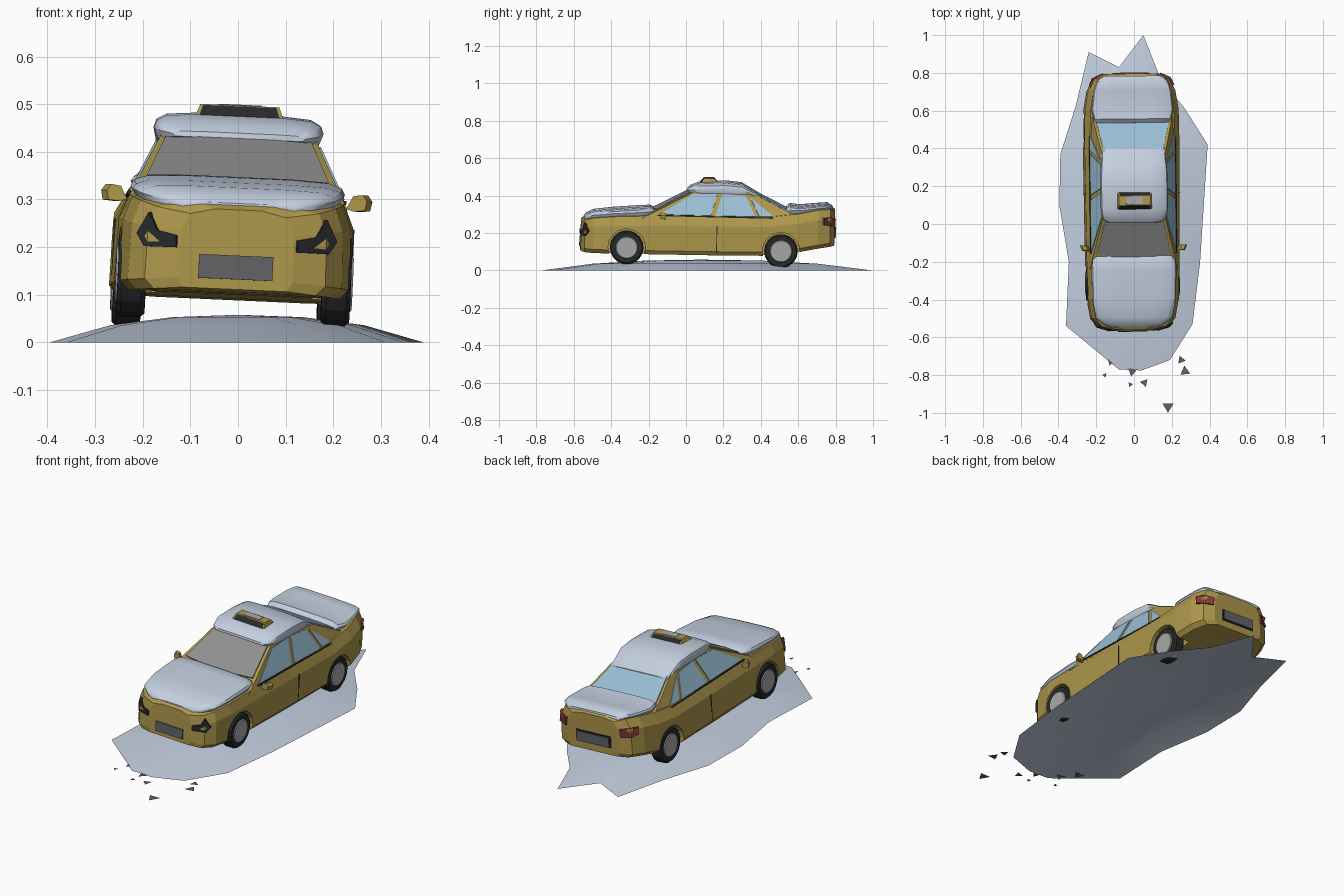
import bpy, bmesh, math, random
from mathutils import Matrix, Vector

if "Cube" in bpy.data.objects:
    bpy.data.objects.remove(bpy.data.objects["Cube"])

random.seed(4)
# The parked car leans slightly: roll to its left side, nose up
PIVOT = Vector((0, 0.11, 0.1))
LEAN = (Matrix.Translation(PIVOT + Vector((-0.014, 0, 0))) @ Matrix.Rotation(0.01, 4, 'Z')
        @ Matrix.Rotation(0.045, 4, 'Y') @ Matrix.Rotation(-0.024, 4, 'X') @ Matrix.Translation(-PIVOT))


def mat(name, r, g, b):
    m = bpy.data.materials.new(name)
    m.diffuse_color = (r, g, b, 1)
    m.use_nodes = True
    m.node_tree.nodes["Principled BSDF"].inputs["Base Color"].default_value = m.diffuse_color
    return m


GOLD = mat("gold_paint", 0.42, 0.31, 0.07)
SNOW = mat("snow", 0.55, 0.62, 0.74)
BLUE = mat("blue_glass", 0.32, 0.52, 0.66)
SMOKE = mat("windshield_glass", 0.28, 0.28, 0.28)
DARK = mat("black", 0.02, 0.022, 0.025)
RED = mat("red_lens", 0.22, 0.035, 0.04)
GREY = mat("plate_grey", 0.12, 0.125, 0.13)
RIM = mat("rim_grey", 0.4, 0.4, 0.4)


def mesh(name, verts, faces, material, smooth=False, car=True, closed=True):
    me = bpy.data.meshes.new(name)
    me.from_pydata([tuple(v) for v in verts], [], faces)
    if closed:
        bm = bmesh.new()
        bm.from_mesh(me)
        bmesh.ops.recalc_face_normals(bm, faces=bm.faces)
        bm.to_mesh(me)
        bm.free()
    if smooth:
        me.shade_smooth()
        me.set_sharp_from_angle(angle=math.radians(40))
    if material:
        me.materials.append(material)
    ob = bpy.data.objects.new(name, me)
    bpy.context.collection.objects.link(ob)
    if car:
        ob.matrix_world = LEAN
    return ob


def loft(name, rings, material, smooth=False):
    n = len(rings[0])
    verts = [p for r in rings for p in r]
    faces = [(i * n + j, i * n + (j + 1) % n, (i + 1) * n + (j + 1) % n, (i + 1) * n + j)
             for i in range(len(rings) - 1) for j in range(n)]
    faces += [tuple(range(n)), tuple(range(len(verts) - n, len(verts)))]
    return mesh(name, verts, faces, material, smooth)


def panel(name, pts, depth, material):
    d = Vector(depth)
    return loft(name, [[Vector(p) - d for p in pts], [Vector(p) + d for p in pts]], material)


def box(name, c, s, material):
    x, y, z = c
    a, b, h = (v / 2 for v in s)
    base = [(x - a, y - b), (x + a, y - b), (x + a, y + b), (x - a, y + b)]
    return loft(name, [[(p, q, k) for p, q in base] for k in (z - h, z + h)], material)


def disc(name, x0, x1, y, z, r, material, n=18, bevel=0.0):
    spans = [(x0, r - bevel), (x0 + (x1 - x0) * 0.15, r), (x1 - (x1 - x0) * 0.15, r), (x1, r - bevel)]
    return loft(name, [[(x, y + q * math.cos(2 * math.pi * k / n), z + q * math.sin(2 * math.pi * k / n))
                        for k in range(n)] for x, q in spans], material)


def ring(y, half):
    """Mirror a half outline running bottom to top centre."""
    return [(x, y, z) for x, z in half] + [(-x, y, z) for x, z in reversed(half[:-1])]


# Lower body: y, bottom / widest / shoulder half widths, bottom / shoulder / crown heights
BODY = [(-.565, .11, .12, .10, .095, .25, .262), (-.545, .17, .19, .17, .09, .262, .275),
        (-.50, .205, .225, .205, .088, .275, .29), (-.40, .225, .243, .222, .088, .285, .305),
        (-.18, .235, .25, .225, .09, .295, .322), (.10, .238, .252, .225, .092, .297, .325),
        (.45, .238, .255, .225, .097, .305, .325), (.60, .23, .252, .22, .12, .325, .338),
        (.70, .21, .235, .205, .14, .345, .352), (.765, .18, .205, .175, .15, .35, .358),
        (.79, .13, .15, .12, .155, .335, .345)]
body = loft("car_body", [ring(y, [(wb, zb), (wm, zb + .02), (wm * .985, zb + .75 * (zs - zb)), (ws, zs),
                                  (ws * .5, zt), (0, zt)]) for y, wb, wm, ws, zb, zs, zt in BODY], GOLD)

# Wheels and wheel arches
for s in (-1, 1):
    for tag, y in (("front", -.32), ("rear", .505)):
        side = "right" if s > 0 else "left"
        cut = disc("arch_cutter", s * .165, s * .32, y, .123, .1, None)
        cut.hide_render = True
        cut.hide_viewport = True
        mod = body.modifiers.new("arch", 'BOOLEAN')
        mod.operation, mod.object, mod.solver = 'DIFFERENCE', cut, 'EXACT'
        disc(f"{tag}_{side}_tyre", s * .185, s * .245, y, .123, .09, DARK, bevel=.008)
        disc(f"{tag}_{side}_hub", s * .22, s * .249, y, .123, .06, RIM, bevel=.004)


# Cabin
def cab(z):
    t = (z - .295) / .135
    return -.235 + .255 * t, .62 - .28 * t, .225 - .063 * t


def cab_ring(z):
    f, r, w = cab(z)
    return [(-w, f + .02, z), (-w * .5, f, z), (w * .5, f, z), (w, f + .02, z), (w, r, z), (-w, r, z)]


loft("cabin", [cab_ring(.28), cab_ring(.43),
               [(x * .9, .19 + (y - .19) * .9, .445) for x, y, z in cab_ring(.43)]], GOLD)

# Windshield and rear window
shield = []
for z, ks in ((.326, (-.92, -.5, .5, .92)), (.424, (.92, .5, -.5, -.92))):
    f, r, w = cab(z)
    shield += [(k * w, f + (.017 if abs(k) > .6 else 0), z) for k in ks]
panel("windshield", shield, (0, -.003, .005), SMOKE)
back = [(s * (cab(z)[2] - .014), cab(z)[1], z) for z, s in ((.32, -1), (.32, 1), (.415, 1), (.415, -1))]
panel("rear_window", back, (0, .003, .005), BLUE)

# Side windows, trim, door seams, mirrors and lamps
PANES = {"front_door_window": [(-.15, .302), (.125, .302), (.16, .418), (.025, .412)],
         "rear_door_window": [(.15, .302), (.365, .302), (.31, .41), (.185, .418)],
         "quarter_window": [(.385, .304), (.46, .306), (.335, .402)]}
HEAD = [(.185, .25), (.208, .205), (.192, .178), (.125, .178), (.125, .203), (.165, .212)]
TAIL = [(.155, .258), (.205, .262), (.222, .268), (.222, .305), (.2, .308), (.15, .3)]


def end_y(x, rows):
    for (y0, a), (y1, b) in zip(rows, rows[1:]):
        if x <= b:
            return y0 + (y1 - y0) * max(0, (x - a) / (b - a))
    return rows[-1][0]


NOSE = [(r[0], r[2]) for r in BODY[:4]]
TAIL_END = [(r[0], r[2]) for r in reversed(BODY[-4:])]
for s in (-1, 1):
    side = "right" if s > 0 else "left"
    for name, pts in PANES.items():
        panel(f"{side}_{name}", [(s * cab(z)[2], y, z) for y, z in pts], (s * .004, 0, .002), BLUE)
    box(f"{side}_belt_trim", (s * .224, .15, .298), (.012, .62, .006), DARK)
    box(f"{side}_door_seam", (s * .2495, .16, .18), (.006, .004, .14), DARK)
    panel(f"{side}_mirror", [(s * .236, -.13, .285), (s * .25, -.13, .28), (s * .275, -.13, .282),
                             (s * .279, -.13, .302), (s * .27, -.13, .315), (s * .25, -.13, .312)],
          (s * .006, .014, 0), GOLD)
    panel(f"{side}_headlight", [(s * x, end_y(x, NOSE), z) for x, z in HEAD], (s * .003, -.006, 0), DARK)
    panel(f"{side}_tail_light", [(s * x, end_y(x, TAIL_END), z) for x, z in TAIL], (s * .004, .005, 0), RED)
box("front_plate", (0, -.566, .141), (.156, .01, .05), GREY)
box("rear_plate_surround", (0, .79, .222), (.2, .008, .06), DARK)
box("rear_plate", (0, .793, .222), (.184, .01, .048), GREY)


# Snow blankets: y, half width, lower edge, top
def snow(name, rows):
    loft(name, [ring(y, [(w * .95, a), (w, a + .45 * (b - a)), (w * .97, a + .72 * (b - a)),
                         (w * .85, a + .92 * (b - a)), (w * .5, b), (0, b)]) for y, w, a, b in rows],
         SNOW, smooth=True)


snow("roof_snow", [(.0, .14, .425, .437), (.02, .165, .42, .455), (.07, .178, .42, .474), (.2, .178, .42, .481),
                   (.29, .176, .418, .473), (.325, .172, .41, .453), (.395, .168, .385, .413)])
snow("hood_snow", [(-.55, .12, .262, .276), (-.535, .16, .266, .292), (-.5, .203, .274, .31),
                   (-.4, .222, .284, .323), (-.25, .225, .291, .337), (-.195, .218, .298, .34),
                   (-.175, .2, .31, .328)])
snow("trunk_snow", [(.53, .195, .318, .35), (.55, .205, .322, .368), (.6, .217, .325, .361),
                    (.7, .206, .342, .371), (.75, .19, .348, .376), (.778, .15, .34, .36)])

# Roof sign
loft("roof_sign", [[(-w, a, z), (w, a, z), (w, b, z), (-w, b, z)]
                   for w, a, b, z in ((.096, .062, .168, .462), (.083, .09, .14, .497))], GOLD)
for name, y0, y1, d in (("front", .068, .088, -.002), ("back", .162, .142, .002)):
    panel(f"sign_{name}_panel", [(-.085, y0, .469), (.085, y0, .469), (.077, y1, .494), (-.077, y1, .494)],
          (0, d, .001), DARK)
box("sign_top_light", (.0, .115, .497), (.09, .04, .004), RIM)

# Snow drift beneath the car, an open sheet
EDGE = [(-.36, -.54), (-.08, -.77), (.04, -.775), (.19, -.72), (.31, -.53), (.35, -.2), (.39, .42), (.27, .61),
        (.14, .77), (.05, 1), (-.08, .83), (-.24, .91), (-.31, .62), (-.39, .37), (-.395, .1), (-.345, -.2)]
n = len(EDGE)
verts = [(x * k, .08 + (y - .08) * k, z) for k, z in ((1, 0), (.68, .036), (.35, .053)) for x, y in EDGE]
verts.append((0, .08, .058))
faces = [(i * n + j, i * n + (j + 1) % n, (i + 1) * n + (j + 1) % n, (i + 1) * n + j)
         for i in range(2) for j in range(n)]
faces += [(2 * n + j, 2 * n + (j + 1) % n, 3 * n) for j in range(n)]
mesh("snow_drift", verts, faces, SNOW, smooth=True, car=False, closed=False)

# Loose flakes scattered ahead of the nose
FLAKES = [(-.18, -.65, .035), (-.12, -.72, .032), (-.155, -.8, .013), (-.01, -.78, .028), (-.02, -.85, .014),
          (.055, -.84, .024), (.25, -.72, .024), (.27, -.78, .03), (.18, -.966, .034)]
verts, faces = [], []
for i, (x, y, r) in enumerate(FLAKES):
    a = math.radians(-90) if i == 8 else random.uniform(0, 2.1)
    verts += [(x + r * math.cos(a + k * 2.094), y + r * math.sin(a + k * 2.094), .001) for k in range(3)]
    faces.append((3 * i, 3 * i + 1, 3 * i + 2))
mesh("snow_flakes", verts, faces, GREY, car=False, closed=False)
